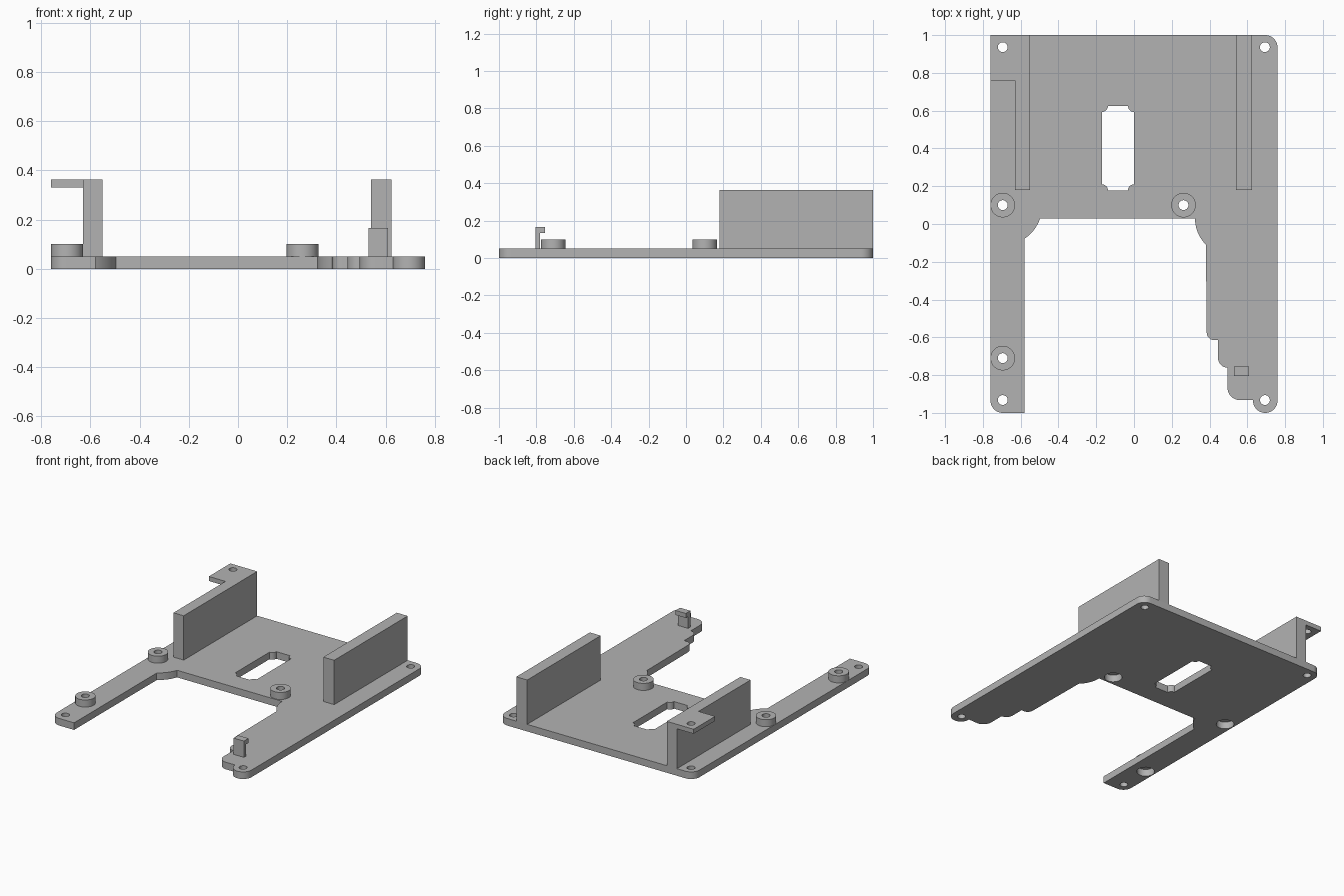
import bpy, bmesh
from math import cos, sin, radians

if "Cube" in bpy.data.objects:
    bpy.data.objects.remove(bpy.data.objects["Cube"])

GREY = (0.45, 0.45, 0.45, 1)
mat = bpy.data.materials.new("grey plastic")
mat.diffuse_color = GREY
mat.use_nodes = True
mat.node_tree.nodes["Principled BSDF"].inputs["Base Color"].default_value = GREY

T = 0.05                      # plate thickness
HOLE, BORE, BOSS = 0.026, 0.058, 0.065


def arc(x, y, r, a, b, n=12):
    angles = [radians(a + (b - a) * i / n) for i in range(n + 1)]
    return [(x + r * cos(t), y + r * sin(t)) for t in angles]


def circle(x, y, r):
    return arc(x, y, r, 0, 360, 40)[:-1]


def finish(obj):
    obj.data.materials.clear()
    obj.data.materials.append(mat)
    bpy.ops.object.select_all(action='DESELECT')
    obj.select_set(True)
    bpy.context.view_layer.objects.active = obj
    bpy.ops.object.shade_smooth_by_angle(angle=radians(30))


def slab(name, loops, z0, z1):
    """Extrude a flat outline (first loop) with holes (other loops)."""
    curve = bpy.data.curves.new(name, 'CURVE')
    curve.dimensions = '2D'
    curve.fill_mode = 'BOTH'
    curve.extrude = (z1 - z0) / 2
    for loop in loops:
        spline = curve.splines.new('POLY')
        spline.points.add(len(loop) - 1)
        for point, (x, y) in zip(spline.points, loop):
            point.co = (x, y, 0, 1)
        spline.use_cyclic_u = True
    temp = bpy.data.objects.new(name + " outline", curve)
    bpy.context.collection.objects.link(temp)
    bpy.context.view_layer.update()
    graph = bpy.context.evaluated_depsgraph_get()
    mesh = bpy.data.meshes.new_from_object(temp.evaluated_get(graph))
    bpy.data.objects.remove(temp)
    bm = bmesh.new()
    bm.from_mesh(mesh)
    bmesh.ops.translate(bm, verts=bm.verts, vec=(0, 0, (z0 + z1) / 2))
    bmesh.ops.remove_doubles(bm, verts=bm.verts, dist=0.0001)
    bmesh.ops.recalc_face_normals(bm, faces=bm.faces)
    bm.to_mesh(mesh)
    bm.free()
    obj = bpy.data.objects.new(name, mesh)
    bpy.context.collection.objects.link(obj)
    finish(obj)


def rect(x0, x1, y0, y1):
    return [(x0, y0), (x1, y0), (x1, y1), (x0, y1)]


# Base plate outline, counter-clockwise from the left rear corner
outline = (
    arc(0.695, 0.935, 0.065, 0, 90)
    + arc(-0.695, 0.935, 0.065, 90, 180)
    + arc(-0.695, -0.935, 0.065, 180, 270)
    + [(-0.58, -1)]
    + arc(-0.70, 0.10, 0.215, -56, -19)
    + [(-0.49, 0.03)]
    + arc(0.52, 0.03, 0.197, 180, 225)
    + arc(0.425, -0.575, 0.04, 180, 270)
    + [(0.445, -0.615)]
    + arc(0.495, -0.71, 0.05, 180, 270)
    + arc(0.56, -0.867, 0.065, 180, 270)
    + arc(0.695, -0.935, 0.065, 176, 360, 24)
)

# Cable slot with scooped corners
X0, X1, Y0, Y1, S = -0.17, 0.0, 0.178, 0.625, 0.032
slot = (arc(X0, Y0, S, 90, 0, 6) + arc(X1, Y0, S, 180, 90, 6)
        + arc(X1, Y1, S, 270, 180, 6) + arc(X0, Y1, S, 0, -90, 6))

corners = [(x, y) for x in (-0.695, 0.693) for y in (-0.932, 0.936)]
bosses = {"front_right": (-0.695, -0.71), "middle_right": (-0.695, 0.10),
          "middle_left": (0.262, 0.10)}

# Plate with screw holes and wide recesses under the standoffs
slab("base_plate",
     [outline, slot] + [circle(x, y, HOLE) for x, y in corners]
     + [circle(x, y, BORE) for x, y in bosses.values()], 0, T)

# Standoff rings
for side, (x, y) in bosses.items():
    slab(side + "_standoff", [circle(x, y, BOSS), circle(x, y, HOLE)], T, 0.10)

# Upright side walls
slab("right_wall", [rect(-0.63, -0.55, 0.18, 1)], T, 0.363)
slab("left_wall", [rect(0.54, 0.625, 0.18, 1)], T, 0.363)

# Screw tab at the top of the right wall
slab("wall_tab", [rect(-0.76, -0.63, 0.76, 1), circle(-0.695, 0.936, HOLE)],
     0.331, 0.363)

# Snap clip on the left arm
slab("clip_stem", [rect(0.53, 0.61, -0.805, -0.78)], T, 0.165)
slab("clip_lip", [rect(0.53, 0.61, -0.78, -0.755)], 0.133, 0.165)
